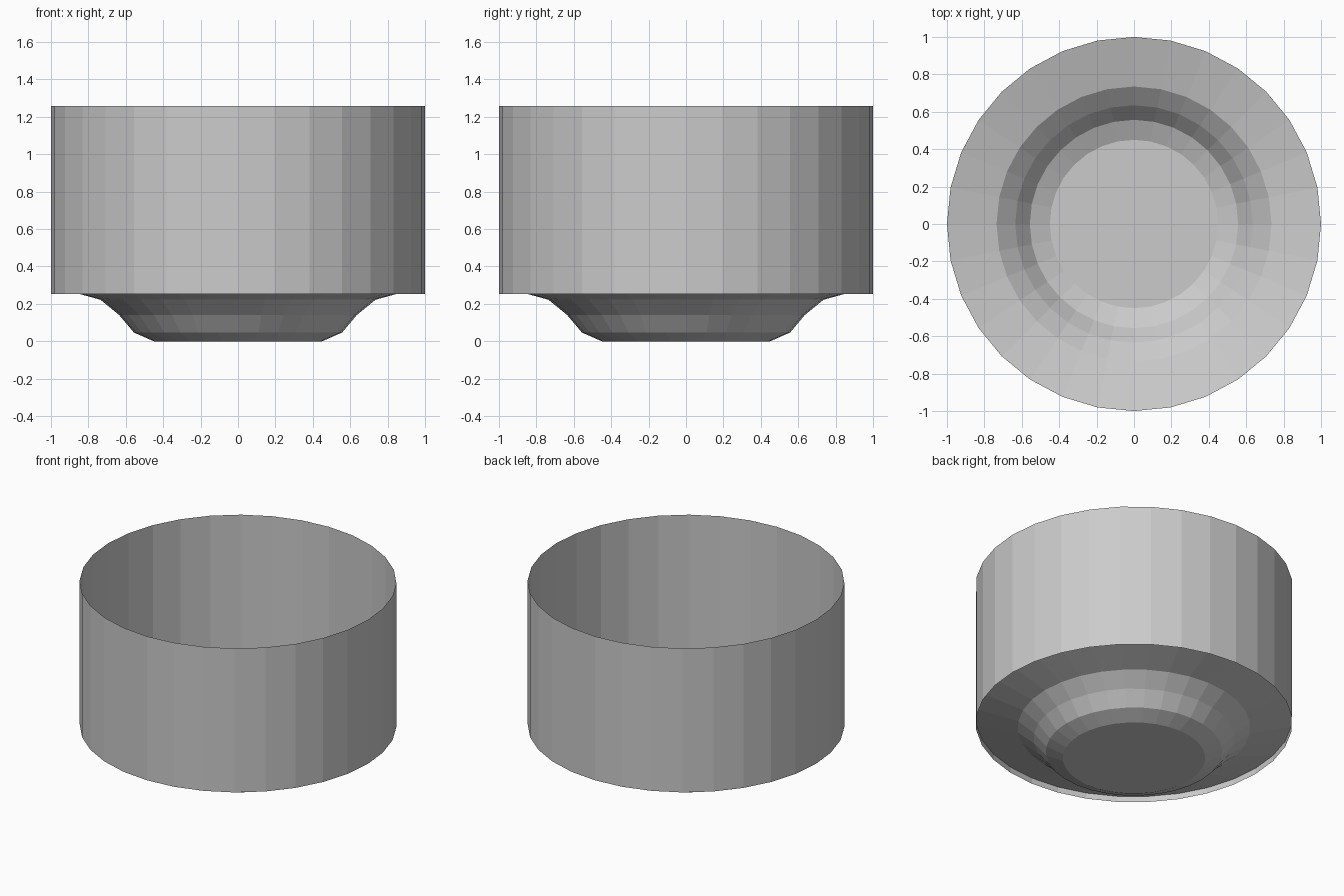
import bpy, bmesh, math

if "Cube" in bpy.data.objects:
    bpy.data.objects.remove(bpy.data.objects["Cube"])

SIDES = 32


def lathe(name, profile, cap_first=False):
    """Revolve (radius, z) points round the z axis as flat facets."""
    bm = bmesh.new()
    rings = []
    for r, z in profile:
        rings.append([bm.verts.new((r * math.cos(math.tau * i / SIDES),
                                    r * math.sin(math.tau * i / SIDES), z))
                      for i in range(SIDES)])
    for low, high in zip(rings, rings[1:]):
        for i in range(SIDES):
            j = (i + 1) % SIDES
            bm.faces.new((low[i], low[j], high[j], high[i]))
    if cap_first:
        bm.faces.new(rings[0][::-1])
    mesh = bpy.data.meshes.new(name)
    bm.to_mesh(mesh)
    bm.free()
    obj = bpy.data.objects.new(name, mesh)
    bpy.context.collection.objects.link(obj)
    return obj


# Open, thin cylindrical wall that hangs slightly below the dish rim
lathe("outer_wall", [(1.0, 0.254), (1.0, 1.257)])

# Stepped dish closing the bottom, with a flat foot
lathe("bottom_dish", [(0.45, 0.0), (0.557, 0.047), (0.635, 0.14),
                      (0.735, 0.222), (1.0, 0.295)], cap_first=True)
